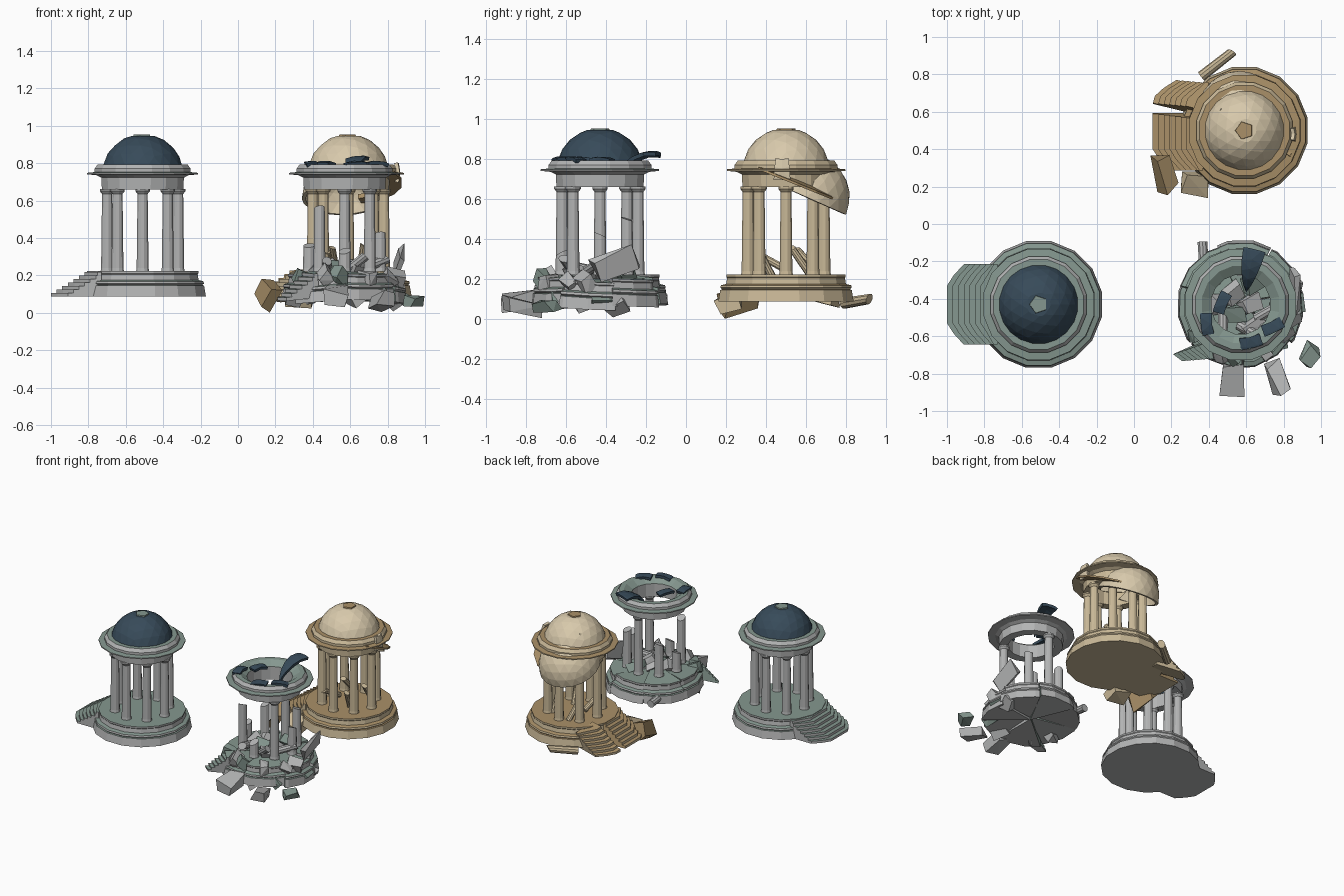
import bpy, bmesh, math, random
from math import cos, sin, pi, radians
from mathutils import Vector

if "Cube" in bpy.data.objects:
    bpy.data.objects.remove(bpy.data.objects["Cube"])

random.seed(4)
U = random.uniform

def mat(name, c):
    m = bpy.data.materials.new(name)
    m.diffuse_color = tuple((v / 255) ** 2.2 for v in c) + (1,)
    m.use_nodes = True
    m.node_tree.nodes["Principled BSDF"].inputs["Base Color"].default_value = m.diffuse_color
    return m

STONE, TRIM, SLATE = mat("grey_stone", (178, 179, 179)), mat("green_stone", (132, 150, 142)), mat("slate", (58, 76, 90))
SAND, TAN, CREAM = mat("sand_stone", (200, 183, 150)), mat("tan_stone", (168, 143, 104)), mat("cream_dome", (215, 200, 170))
GREY, WARM = (STONE, TRIM, SLATE), (SAND, TAN, CREAM)

def finish(bm, name, loc, mats, rot=(0, 0, 0)):
    bmesh.ops.recalc_face_normals(bm, faces=bm.faces)
    me = bpy.data.meshes.new(name)
    bm.to_mesh(me)
    bm.free()
    for m in mats:
        me.materials.append(m)
    ob = bpy.data.objects.new(name, me)
    ob.location = loc
    ob.rotation_euler = [radians(a) for a in rot]
    bpy.context.collection.objects.link(ob)
    return ob

def tops(bm):
    # upward faces take the trim colour
    bmesh.ops.recalc_face_normals(bm, faces=bm.faces)
    for f in bm.faces:
        f.material_index = int(f.normal.z > 0.6)

def lathe(profile, n=16, closed=False):
    bm = bmesh.new()
    rings = [[bm.verts.new((r * cos(2 * pi * (i + .5) / n), r * sin(2 * pi * (i + .5) / n), z))
              for i in range(n)] for r, z in profile]
    for a, b in zip(rings, rings[1:] + (rings[:1] if closed else [])):
        for i in range(n):
            bm.faces.new((a[i], a[(i + 1) % n], b[(i + 1) % n], b[i]))
    bmesh.ops.remove_doubles(bm, verts=bm.verts, dist=1e-5)
    return bm

def clip(bm, co, no, fill=True):
    # keep the side behind the plane normal
    r = bmesh.ops.bisect_plane(bm, geom=bm.verts[:] + bm.edges[:] + bm.faces[:], dist=1e-6,
                               plane_co=co, plane_no=no, clear_outer=True)
    if fill:
        bmesh.ops.holes_fill(bm, edges=[e for e in r["geom_cut"] if isinstance(e, bmesh.types.BMEdge)])

def base_mesh():
    bm = lathe([(0, .087), (.345, .087), (.335, .145), (.325, .148), (.335, .156), (.332, .168),
                (.305, .175), (.30, .205), (.304, .21), (.304, .222), (0, .222)])
    tops(bm)
    return bm

def stairs_mesh():
    bm = bmesh.new()
    for k in range(7):
        r = .49 - .03 * k
        half = [(-r, .1), (.035 - r, .155), (min(.09 - r, -.24), .215), (-.22, .215)]
        pts = [(x, -y) for x, y in half] + half[::-1]
        lo, hi = [[bm.verts.new((x, y, .087 + .0186 * s)) for x, y in pts] for s in (k, k + 1)]
        bm.faces.new(lo[::-1])
        bm.faces.new(hi)
        for i in range(8):
            bm.faces.new((lo[i], lo[(i + 1) % 8], hi[(i + 1) % 8], hi[i]))
    tops(bm)
    return bm

def column(name, c, i, mats, top=None):
    bm = lathe([(0, .22), (.036, .22), (.033, .24), (.028, .635),
                (.04, .65), (.04, .662), (0, .662)], 12)
    if top:
        clip(bm, (0, 0, top), (U(-.5, .5), U(-.5, .5), 1))
    a = i * pi / 4
    finish(bm, name, (c[0] + .19 * cos(a), c[1] + .19 * sin(a), 0), mats[:1])

def entablature(name, c, mats):
    bm = lathe([(.16, .66), (.222, .66), (.225, .722), (.25, .735), (.302, .74), (.302, .748),
                (.262, .752), (.262, .77), (.245, .793), (.21, .793), (.16, .76)], closed=True)
    tops(bm)
    finish(bm, name, (*c, 0), mats)

def dome_mesh(low=.045):
    bm = bmesh.new()
    bmesh.ops.create_icosphere(bm, subdivisions=3, radius=.219)
    clip(bm, (0, 0, low), (0, 0, -1), False)
    return bm

def shell(bm, name, loc, m, rot=(0, 0, 0)):
    s = finish(bm, name, loc, [m], rot).modifiers.new("thickness", "SOLIDIFY")
    s.thickness = .02

def dome(name, c, mats):
    bm = dome_mesh()
    clip(bm, (0, 0, .208), (0, 0, 1))
    shell(bm, name, (*c, .737), mats[2])
    finish(lathe([(0, .935), (.052, .935), (.048, .953), (0, .953)], 5), name + "_cap", (*c, 0), mats[1:2])

def shard(name, loc, rot, m, high=.15, wide=.28):
    # splinter cut from a dome shell
    bm = dome_mesh()
    clip(bm, (0, 0, high), (.3, 0, 1), False)
    for s in (-1, 1):
        clip(bm, (0, 0, 0), (-wide, s, 0), False)
    mid = sum((v.co for v in bm.verts), Vector()) / len(bm.verts)
    bmesh.ops.translate(bm, verts=bm.verts, vec=-mid)
    shell(bm, name, loc, m, rot)

def chunk(name, loc, size, rot, m):
    # rough block with irregular corners
    bm = bmesh.new()
    bmesh.ops.create_cube(bm, size=1)
    for v in bm.verts:
        v.co = Vector([(a + U(-.17, .17)) * b for a, b in zip(v.co, size)])
    bmesh.ops.convex_hull(bm, input=bm.verts)
    finish(bm, name, loc, [m], rot)

def fallen_column(name, loc, rot, length, m, r=.028):
    bm = lathe([(0, -length / 2), (r, -length / 2), (r * .9, length / 2), (0, length / 2)], 10)
    clip(bm, (0, 0, length * .4), (.6, .3, 1))
    finish(bm, name, loc, [m], rot)

def around(c, ang, r, z):
    return (c[0] + r * cos(ang), c[1] + r * sin(ang), z)

A, B, C = (-.51, -.43), (.57, -.43), (.59, .50)

# intact temple and cracked warm temple share the same parts
for tag, c, mats in (("intact", A, GREY), ("cracked", C, WARM)):
    finish(base_mesh(), tag + "_base", (*c, 0), mats)
    bm = stairs_mesh()
    if tag == "cracked":
        clip(bm, (0, .11, 0), (0, 1, .2))
    finish(bm, tag + "_stairs", (*c, 0), mats)
    for i in range(8):
        column(f"{tag}_column_{i}", c, i, mats)
    entablature(tag + "_entablature", c, mats)
    dome(tag + "_dome", c, mats)

# cracked temple: dropped dome shell, splinters and debris
bm = dome_mesh(0)
clip(bm, (0, -.17, .05), (.2, -1, .4), False)
shell(bm, "dropped_dome_shell", (.56, .60, .61), CREAM, (-24, 0, 0))
shard("dome_splinter_top", (.44, .57, .85), (0, 0, 165), CREAM, .15)
shard("dome_splinter_side", (.86, .48, .74), (0, 25, 0), CREAM, .19, .2)
bm = lathe([(.22, 0), (.29, 0), (.29, .012), (.22, .025)], closed=True)
clip(bm, (0, 0, 0), (-1, .25, 0))
clip(bm, (0, 0, 0), (-.5, -.8, 0))
finish(bm, "broken_cornice", (*C, .69), [TAN], (-22, 0, 0))
bm = stairs_mesh()
clip(bm, (0, .06, 0), (0, -1, 0))
bmesh.ops.translate(bm, verts=bm.verts, vec=(.37, -.13, -.13))
finish(bm, "broken_stair_side", (.235, .69, .12), WARM, (-14, -4, -14))
chunk("stair_rubble_tall", (.155, .275, .10), (.06, .17, .11), (20, 25, 25), TAN)
chunk("stair_rubble_wide", (.32, .22, .09), (.14, .11, .09), (25, 10, -10), SAND)
fallen_column("cracked_fallen_column", (.45, .86, .09), (0, 84, 38), .23, SAND)
for i in range(4):
    fallen_column(f"cracked_leaning_piece_{i}", around(C, i * 1.6 - 1, .13, .29),
                  (U(25, 60), U(-30, 30), 0), .2, SAND, .02)

# ruined temple: base split in wedges that have slid apart
N = 7
for i in range(N):
    a0, a1 = 2 * pi * i / N + .2, 2 * pi * (i + 1) / N + .2
    bm = base_mesh()
    clip(bm, (.013, .007, 0), (sin(a0), -cos(a0), 0))
    clip(bm, (.013, .007, 0), (-sin(a1), cos(a1), 0))
    mid = Vector(around((0, 0), (a0 + a1) / 2, .2, .15))
    bmesh.ops.translate(bm, verts=bm.verts, vec=-mid)
    finish(bm, f"ruined_base_{i}", mid + Vector((*B, U(-.03, -.005))), GREY, [U(-5, 5) for _ in range(3)])

# ruined columns, two still carrying the ring
for i, top in enumerate([.42, .50, None, .46, .36, .56, .33, None]):
    column(f"ruined_column_{i}", B, i, GREY, top)
entablature("ruined_entablature", B, GREY)

# slate splinters resting on the ring
for i, deg in enumerate((75, 210, 285, 325, 175)):
    shard(f"slate_splinter_{i}", around(B, radians(deg), .21 if i < 4 else .1, .805),
          (U(-15, 15), U(-75, -50), deg + U(-25, 25)), SLATE, (.25, .16)[i > 0], .3)

# broken stairs and outlying blocks of the ruin
bm = stairs_mesh()
clip(bm, (0, -.06, 0), (-.25, 1, 0))
bmesh.ops.translate(bm, verts=bm.verts, vec=(.37, .13, -.13))
finish(bm, "ruined_stair_chunk", (.27, -.65, .12), GREY, (8, -6, 10))
chunk("ruined_block_front", (.53, -.835, .09), (.11, .16, .09), (15, 5, -5), STONE)
chunk("ruined_block_long", (.77, -.83, .06), (.08, .18, .07), (-8, 10, 20), STONE)
chunk("ruined_block_far", (.93, -.71, .065), (.08, .11, .05), (5, 10, -35), TRIM)
chunk("ruined_slab", (.86, -.36, .27), (.03, .19, .12), (20, 15, 5), STONE)
fallen_column("ruined_fallen_column", (.37, -.165, .10), (86, 0, 3), .14, STONE)

# rubble around the rim and on the floor
for i in range(12):
    chunk(f"rim_rubble_{i}", around(B, -2.8 + i * .28, .28, U(.07, .2)),
          (U(.06, .1), U(.06, .1), .07), [U(0, 50) for _ in range(3)], GREY[i % 3 == 1])
for i in range(6):
    chunk(f"floor_rubble_{i}", around(B, i * 1.05, U(.05, .2), .235),
          (.1, .08, .06), [U(0, 40) for _ in range(3)], GREY[i % 3 == 1])
for i in range(3):
    fallen_column(f"floor_column_piece_{i}", around(B, -2.2 + i, .16, .26), (U(55, 80), 0, 60 * i), .18, STONE)
